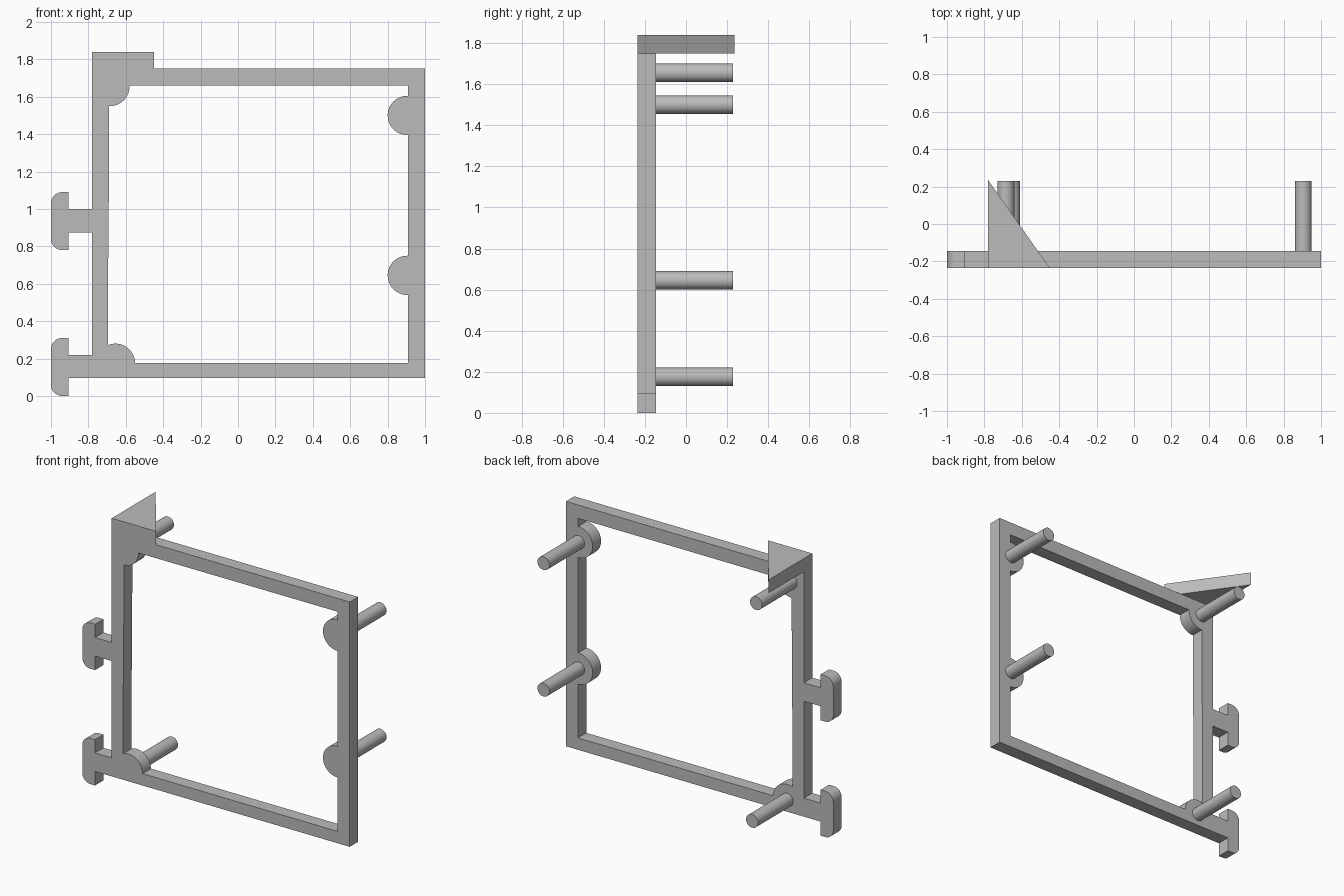
import bpy
import bmesh
from math import cos, sin, radians, pi

cube = bpy.data.objects.get("Cube")
if cube:
    bpy.data.objects.remove(cube, do_unlink=True)

grey = bpy.data.materials.new("plain grey")
grey.use_nodes = True
colour = (0.5, 0.5, 0.5, 1)
grey.diffuse_color = colour
grey.node_tree.nodes["Principled BSDF"].inputs["Base Color"].default_value = colour

FRONT, BACK, PEG_END = -0.235, -0.145, 0.23
BOSS_R, PEG_R = 0.105, 0.045


def arc(cx, cz, r, start, end, steps=14):
    angles = [radians(start + (end - start) * i / steps) for i in range(steps + 1)]
    return [(cx + r * cos(a), cz + r * sin(a)) for a in angles]


def hook(bottom, stem_low, stem_high, inner_low, inner_high):
    """T-shaped hook outline, from its upper stem root round to its lower one."""
    top, r = bottom + 0.31, 0.06
    return ([(-0.78, stem_high), (inner_high, stem_high), (inner_high, top)]
            + arc(-1 + r, top - r, r, 90, 180, 8)
            + arc(-1 + r, bottom + r, r, 180, 270, 8)
            + [(inner_low, bottom), (inner_low, stem_low)])


def finish(name, mesh):
    mesh.materials.clear()
    mesh.materials.append(grey)
    obj = bpy.data.objects.new(name, mesh)
    bpy.context.collection.objects.link(obj)
    bpy.ops.object.select_all(action="DESELECT")
    obj.select_set(True)
    bpy.context.view_layer.objects.active = obj
    bpy.ops.object.shade_smooth_by_angle(angle=radians(35))
    return obj


# Frame outline with both side hooks
outer = [(1, 0.095), (1, 1.75), (-0.78, 1.75)]
outer += hook(0.78, 0.875, 1.0, -0.905, -0.905) + [(-0.78, 0.875)]
outer += hook(0.0, 0.095, 0.22, -0.905, -0.905)

# Opening, with round bosses reaching into it
inner = [(0.91, 0.175)]
for z in (0.645, 1.5):
    inner += arc(0.905, z, BOSS_R, 272, 88, 24)
inner += [(0.91, 1.66)]
inner += arc(-0.685, 1.655, BOSS_R, 2, -92)
inner += [(-0.69, 1.15), (-0.695, 0.6)]
inner += arc(-0.655, 0.175, BOSS_R, 112, 0)

curve = bpy.data.curves.new("frame_profile", "CURVE")
curve.dimensions = "2D"
curve.fill_mode = "BOTH"
curve.extrude = (BACK - FRONT) / 2
for outline in (outer, inner):
    spline = curve.splines.new("POLY")
    spline.points.add(len(outline) - 1)
    for point, (x, z) in zip(spline.points, outline):
        point.co = (x, z, 0, 1)
    spline.use_cyclic_u = True
profile = bpy.data.objects.new("frame_profile", curve)
bpy.context.collection.objects.link(profile)
bpy.context.view_layer.update()
depsgraph = bpy.context.evaluated_depsgraph_get()
mesh = bpy.data.meshes.new_from_object(profile.evaluated_get(depsgraph))
bpy.data.objects.remove(profile, do_unlink=True)
bm = bmesh.new()
bm.from_mesh(mesh)
bmesh.ops.remove_doubles(bm, verts=bm.verts, dist=0.0005)
bmesh.ops.recalc_face_normals(bm, faces=bm.faces)
bm.to_mesh(mesh)
bm.free()
frame = finish("frame", mesh)
frame.rotation_euler.x = pi / 2
frame.location.y = (FRONT + BACK) / 2

# Triangular corner bracket on top
bm = bmesh.new()
corners = [(-0.78, FRONT), (-0.45, FRONT), (-0.78, 0.235)]
face = bm.faces.new([bm.verts.new((x, y, 1.75)) for x, y in corners])
raised = bmesh.ops.extrude_face_region(bm, geom=[face], use_keep_orig=True)
for v in raised["geom"]:
    if isinstance(v, bmesh.types.BMVert):
        v.co.z = 1.84
bmesh.ops.recalc_face_normals(bm, faces=bm.faces)
mesh = bpy.data.meshes.new("corner_bracket")
bm.to_mesh(mesh)
bm.free()
finish("corner_bracket", mesh)

# Pegs standing out behind the bosses
pegs = {"upper_right_peg": (-0.685, 1.655), "lower_right_peg": (-0.655, 0.175),
        "upper_left_peg": (0.905, 1.5), "lower_left_peg": (0.905, 0.645)}
for name, (x, z) in pegs.items():
    bm = bmesh.new()
    bmesh.ops.create_cone(bm, cap_ends=True, segments=32, radius1=PEG_R,
                          radius2=PEG_R, depth=PEG_END - BACK)
    mesh = bpy.data.meshes.new(name)
    bm.to_mesh(mesh)
    bm.free()
    peg = finish(name, mesh)
    peg.rotation_euler.x = pi / 2
    peg.location = (x, (BACK + PEG_END) / 2, z)
